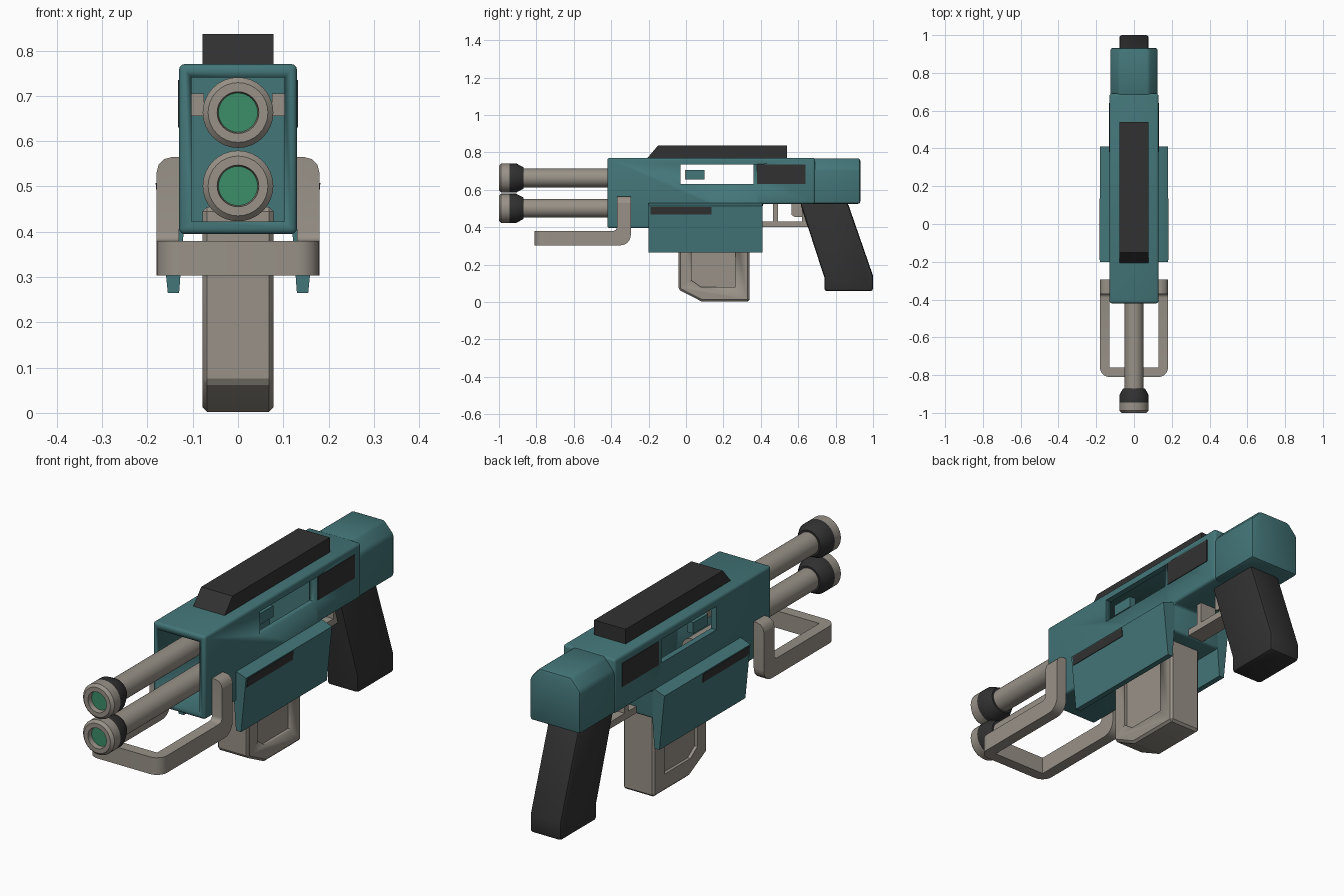
import bpy, bmesh, math

if "Cube" in bpy.data.objects:
    bpy.data.objects.remove(bpy.data.objects["Cube"])


def material(name, color):
    m = bpy.data.materials.new(name)
    m.diffuse_color = (*color, 1)
    m.use_nodes = True
    m.node_tree.nodes["Principled BSDF"].inputs["Base Color"].default_value = m.diffuse_color
    return m


TEAL = material("teal", (0.057, 0.180, 0.190))
BEIGE = material("warm_grey", (0.315, 0.285, 0.245))
DARK = material("charcoal", (0.031, 0.031, 0.031))
GREEN = material("lens_green", (0.045, 0.270, 0.140))


def finish(name, bm, mat, bevel=0, segs=2):
    bmesh.ops.recalc_face_normals(bm, faces=bm.faces)
    me = bpy.data.meshes.new(name)
    bm.to_mesh(me)
    bm.free()
    ob = bpy.data.objects.new(name, me)
    bpy.context.collection.objects.link(ob)
    me.materials.append(mat)
    bpy.ops.object.select_all(action='DESELECT')
    bpy.context.view_layer.objects.active = ob
    ob.select_set(True)
    if bevel:
        b = ob.modifiers.new("bevel", 'BEVEL')
        b.width, b.segments, b.limit_method = bevel, segs, 'ANGLE'
        bpy.ops.object.modifier_apply(modifier=b.name)
    bpy.ops.object.shade_smooth_by_angle(angle=math.radians(30))
    return ob


def prism(name, pts, lo, hi, mat, axis='x', bevel=0, segs=2):
    """Extrude a flat outline from lo to hi along one axis."""
    place = {'x': lambda p, t: (t, p[0], p[1]),
             'y': lambda p, t: (p[0], t, p[1]),
             'z': lambda p, t: (p[0], p[1], t)}[axis]
    bm = bmesh.new()
    a = [bm.verts.new(place(p, lo)) for p in pts]
    b = [bm.verts.new(place(p, hi)) for p in pts]
    bm.faces.new(a)
    bm.faces.new(b)
    for i in range(len(pts)):
        j = (i + 1) % len(pts)
        bm.faces.new((a[i], a[j], b[j], b[i]))
    return finish(name, bm, mat, bevel, segs)


def rect(a0, a1, b0, b1):
    return [(a0, b0), (a1, b0), (a1, b1), (a0, b1)]


def box(name, x, y, z, mat, bevel=0):
    return prism(name, rect(*y, *z), x[0], x[1], mat, bevel=bevel)


def lathe(name, prof, zc, mat, n=32):
    """Spin (y, radius) points around a line parallel to y, capping the ends."""
    bm = bmesh.new()
    rings = [[bm.verts.new((r * math.cos(2 * math.pi * i / n), y,
                            zc + r * math.sin(2 * math.pi * i / n)))
              for i in range(n)] for y, r in prof]
    for p, q in zip(rings, rings[1:]):
        for i in range(n):
            j = (i + 1) % n
            bm.faces.new((p[i], p[j], q[j], q[i]))
    bm.faces.new(rings[0])
    bm.faces.new(rings[-1])
    return finish(name, bm, mat)


def cut(ob, cutter):
    cutter.hide_render = True
    m = ob.modifiers.new("cut", 'BOOLEAN')
    m.operation, m.solver, m.object = 'DIFFERENCE', 'EXACT', cutter
    bpy.context.view_layer.objects.active = ob
    bpy.ops.object.modifier_apply(modifier=m.name)
    bpy.data.objects.remove(cutter, do_unlink=True)


def arc(cx, cy, r, a0, a1, n=6):
    return [(cx + r * math.cos(math.radians(a0 + (a1 - a0) * i / n)),
             cy + r * math.sin(math.radians(a0 + (a1 - a0) * i / n)))
            for i in range(n + 1)]


# Hollow main housing with an open front and a through window
body = prism("housing", [(-0.42, 0.395), (0.41, 0.395), (0.41, 0.525),
                         (0.69, 0.525), (0.69, 0.77), (-0.42, 0.77)],
             -0.13, 0.13, TEAL, bevel=0.012, segs=3)
cut(body, box("cavity", (-0.103, 0.103), (-0.6, 0.37), (0.422, 0.74), TEAL))
cut(body, box("window_cut", (-0.3, 0.3), (-0.03, 0.36), (0.63, 0.735), TEAL))

# Rear block with chamfered upper edges
prism("rear_block", [(-0.125, 0.525), (0.125, 0.525), (0.125, 0.715), (0.078, 0.768),
                     (-0.078, 0.768), (-0.125, 0.715)],
      0.66, 0.932, TEAL, 'y', bevel=0.012)

# Sloped top rail
prism("top_rail", [(-0.21, 0.765), (0.54, 0.765), (0.54, 0.836), (-0.15, 0.836)],
      -0.078, 0.078, DARK)

# Twin barrels with collars, tips and lenses
for label, zc in (("upper", 0.663), ("lower", 0.501)):
    lathe(label + "_barrel", [(-0.91, 0.05), (-0.04, 0.05)], zc, BEIGE)
    lathe(label + "_collar", [(-0.945, 0.078), (-0.908, 0.078), (-0.87, 0.058)], zc, DARK)
    lathe(label + "_muzzle", [(-0.945, 0.078), (-0.988, 0.078), (-1.0, 0.066),
                              (-1.0, 0.046), (-0.975, 0.043)], zc, BEIGE)
    lathe(label + "_lens", [(-0.977, 0.0435), (-0.975, 0.0435)], zc, GREEN)

# Parts repeated on both sides
for label, s in (("right", 1), ("left", -1)):
    # Flared lower panel
    prism(label + "_side_panel",
          [(s * 0.12, 0.53), (s * 0.135, 0.53), (s * 0.18, 0.513), (s * 0.155, 0.265),
           (s * 0.13, 0.265), (s * 0.12, 0.40)],
          -0.20, 0.41, TEAL, 'y')
    # Stripe lying on the leaning panel face
    prism(label + "_panel_stripe",
          [(s * 0.178, 0.508), (s * 0.182, 0.508), (s * 0.178, 0.468), (s * 0.174, 0.468)],
          -0.19, 0.135, DARK, 'y')
    # Dark plate behind the window
    box(label + "_housing_plate", (s * 0.126, s * 0.133), (0.38, 0.64), (0.63, 0.735), DARK)
    # Small block inside the window
    box(label + "_window_block", (s * 0.075, s * 0.106), (0.0, 0.10), (0.655, 0.705), TEAL)
    box(label + "_window_block_face", (s * 0.075, s * 0.105), (-0.005, 0.0),
        (0.655, 0.705), BEIGE)
    # Upturned side arm of the front handle
    arm = prism(label + "_handle_arm",
                [(-0.755, 0.303)] + arc(-0.35, 0.358, 0.055, -90, 0)
                + [(-0.295, 0.565), (-0.37, 0.565)]
                + arc(-0.39, 0.40, 0.02, 0, -90, 4) + [(-0.755, 0.38)],
                s * 0.13, s * 0.18, BEIGE)
    bm = bmesh.new()
    bm.from_mesh(arm.data)
    top = [e for e in bm.edges
           if all(v.co.z > 0.56 and abs(v.co.x) > 0.17 for v in e.verts)]
    bmesh.ops.bevel(bm, geom=top, offset=0.035, segments=3, profile=0.5, affect='EDGES')
    bm.to_mesh(arm.data)
    bm.free()

# Rounded front bar of the handle
prism("handle_front_bar",
      [(-0.18, -0.755)] + arc(-0.13, -0.76, 0.05, 180, 270)
      + arc(0.13, -0.76, 0.05, 270, 360) + [(0.18, -0.755), (0.13, -0.755),
                                            (0.13, -0.76), (-0.13, -0.76), (-0.13, -0.755)],
      0.303, 0.38, BEIGE, 'z')

# Magazine with a recess on each side
mag = prism("magazine", [(-0.04, 0.455), (-0.04, 0.066), (0.085, 0.002),
                         (0.34, 0.002), (0.34, 0.455)],
            -0.078, 0.078, BEIGE, bevel=0.01, segs=1)
recess = [(0.03, 0.36), (0.03, 0.115), (0.08, 0.08), (0.265, 0.08), (0.265, 0.36)]
for s in (1, -1):
    cut(mag, prism("recess_cut", recess, s * 0.064, s * 0.2, BEIGE))

# Trigger guard and trigger
box("guard_bar", (-0.04, 0.04), (0.40, 0.67), (0.40, 0.43), BEIGE)
box("guard_rear", (-0.04, 0.04), (0.62, 0.67), (0.43, 0.53), BEIGE)
prism("trigger", [(0.565, 0.53), (0.565, 0.465), (0.58, 0.455), (0.625, 0.455), (0.625, 0.53)],
      -0.025, 0.025, BEIGE)
box("guard_front", (-0.04, 0.04), (0.465, 0.492), (0.42, 0.53), BEIGE)

# Raked rear grip
prism("rear_grip", [(0.61, 0.53), (0.865, 0.53), (1.0, 0.14), (1.0, 0.058),
                    (0.74, 0.058), (0.74, 0.13)],
      -0.078, 0.078, DARK, bevel=0.014)
